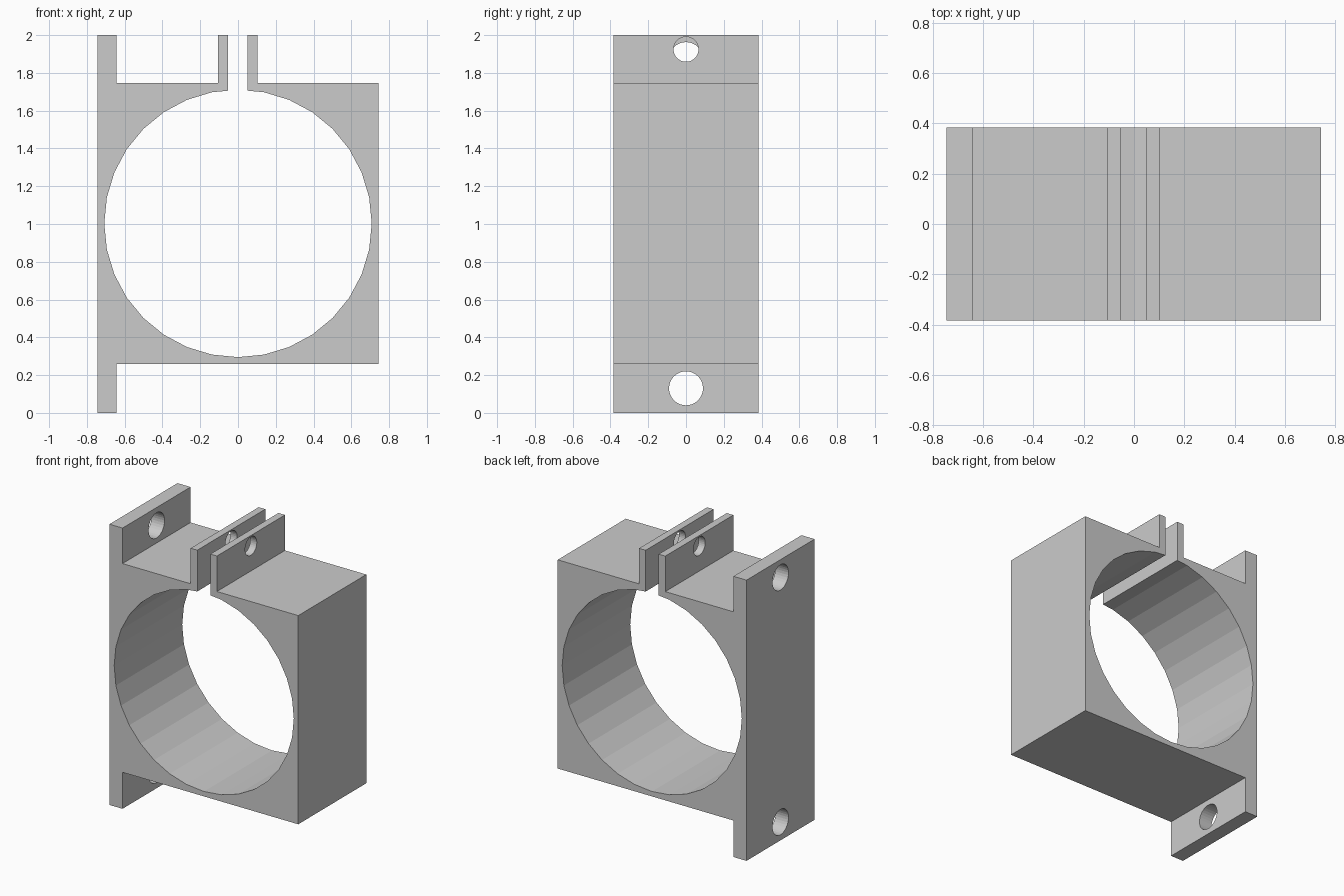
import bpy, bmesh
from math import cos, sin, tau, sqrt, pi

if "Cube" in bpy.data.objects:
    bpy.data.objects.remove(bpy.data.objects["Cube"])

HALF_Y = 0.383            # half depth
CZ, R, SIDES = 1.003, 0.708, 32   # bore
GAP0, GAP1 = -0.053, 0.05         # clamp slot
T = 0.052                 # clamp ear thickness
LO, HI = 0.26, 1.747      # body bottom and top
PX0, PX1, BX = -0.745, -0.642, 0.743


def extrude_profile(name, pts):
    """Prism along y from an x-z outline."""
    bm = bmesh.new()
    face = bm.faces.new([bm.verts.new((x, -HALF_Y, z)) for x, z in pts])
    ext = bmesh.ops.extrude_face_region(bm, geom=[face])["geom"]
    verts = [v for v in ext if isinstance(v, bmesh.types.BMVert)]
    bmesh.ops.translate(bm, verts=verts, vec=(0, 2 * HALF_Y, 0))
    bmesh.ops.recalc_face_normals(bm, faces=bm.faces)
    mesh = bpy.data.meshes.new(name)
    bm.to_mesh(mesh)
    bm.free()
    obj = bpy.data.objects.new(name, mesh)
    bpy.context.collection.objects.link(obj)
    return obj


def drill(obj, x, z, radius, length):
    """Round hole along x."""
    bpy.ops.mesh.primitive_cylinder_add(vertices=32, radius=radius, depth=length,
                                        location=(x, 0, z), rotation=(0, pi / 2, 0))
    cutter = bpy.context.object
    cutter.name = "hole_cutter"
    cutter.hide_render = True
    mod = obj.modifiers.new("hole", 'BOOLEAN')
    mod.operation, mod.solver, mod.object = 'DIFFERENCE', 'EXACT', cutter
    bpy.context.view_layer.objects.active = obj
    bpy.ops.object.modifier_apply(modifier=mod.name)
    bpy.data.objects.remove(cutter)


# Bore, running clockwise from the right slot edge round to the left one
bore = []
for i in range(1, SIDES):
    a = tau / 4 - i * tau / SIDES
    bore.append((R * cos(a), CZ + R * sin(a)))


def slot_z(x):
    """Height where a slot wall meets the top bore facet."""
    return CZ + R + (bore[0][1] - CZ - R) * abs(x) / bore[0][0]


# Split clamp body with mounting plate and two clamp ears
outline = [(GAP1, slot_z(GAP1))] + bore + [
    (GAP0, slot_z(GAP0)), (GAP0, 2), (GAP0 - T, 2), (GAP0 - T, HI),
    (PX1, HI), (PX1, 2), (PX0, 2), (PX0, 0), (PX1, 0), (PX1, LO),
    (BX, LO), (BX, HI), (GAP1 + T, HI), (GAP1 + T, 2), (GAP1, 2)]
clamp = extrude_profile("clamp_bracket", outline)

# Mounting holes and clamp screw hole
for z in (0.13, 1.873):
    drill(clamp, -0.7, z, 0.09, 0.3)
drill(clamp, 0, 1.925, 0.066, 0.4)
